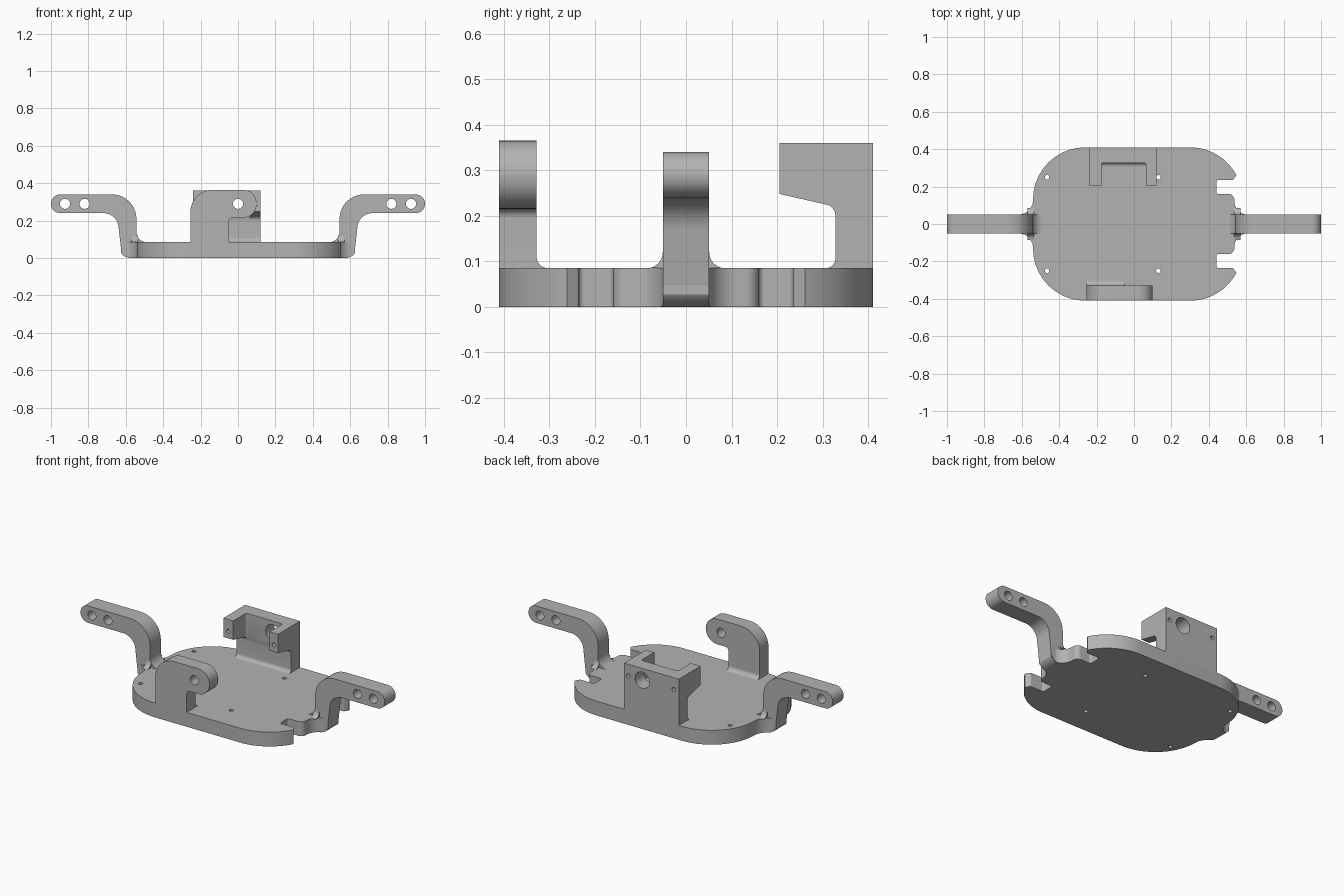
import bpy, bmesh, math
from mathutils import Vector

cube = bpy.data.objects.get("Cube")
if cube:
    bpy.data.objects.remove(cube, do_unlink=True)

grey = bpy.data.materials.new("plain grey")
grey.use_nodes = True
GREY = (0.45, 0.45, 0.45, 1)
grey.diffuse_color = GREY
grey.node_tree.nodes["Principled BSDF"].inputs["Base Color"].default_value = GREY

T = 0.085   # plate thickness
D = 0.41    # half depth


def rounded(corners, steps=10):
    """Outline from (u, v, radius) corners, each filleted by its radius."""
    out = []
    n = len(corners)
    for i, (x, y, r) in enumerate(corners):
        p = Vector((x, y))
        if r == 0:
            out.append(p)
            continue
        u = (Vector(corners[i - 1][:2]) - p).normalized()
        v = (Vector(corners[(i + 1) % n][:2]) - p).normalized()
        half = u.angle(v) / 2
        start, end = (p + w * r / math.tan(half) for w in (u, v))
        c = p + (u + v).normalized() * r / math.sin(half)
        a0 = math.atan2(*(start - c).yx)
        turn = math.atan2(*(end - c).yx) - a0
        turn = (turn + math.pi) % math.tau - math.pi
        for k in range(steps + 1):
            a = a0 + turn * k / steps
            out.append(c + r * Vector((math.cos(a), math.sin(a))))
    return [p for i, p in enumerate(out) if (p - out[i - 1]).length > 1e-4]


def circle(x, y, r, n=28):
    return [Vector((x + r * math.cos(math.tau * k / n), y + r * math.sin(math.tau * k / n)))
            for k in range(n)]


def prism(name, outline, plane, lo, hi):
    """Extrude an outline in plane XY, XZ or YZ along the remaining axis."""
    place = {"XY": lambda p, t: (p.x, p.y, t),
             "XZ": lambda p, t: (p.x, t, p.y),
             "YZ": lambda p, t: (t, p.x, p.y)}[plane]
    bm = bmesh.new()
    rings = [[bm.verts.new(place(p, t)) for p in outline] for t in (lo, hi)]
    for ring in rings:
        bm.faces.new(ring)
    for i in range(len(outline)):
        bm.faces.new((rings[0][i - 1], rings[0][i], rings[1][i], rings[1][i - 1]))
    bmesh.ops.recalc_face_normals(bm, faces=bm.faces)
    mesh = bpy.data.meshes.new(name)
    bm.to_mesh(mesh)
    bm.free()
    mesh.materials.append(grey)
    obj = bpy.data.objects.new(name, mesh)
    bpy.context.collection.objects.link(obj)
    return obj


def select(obj):
    bpy.ops.object.select_all(action="DESELECT")
    obj.select_set(True)
    bpy.context.view_layer.objects.active = obj


def combine(obj, tools, operation="DIFFERENCE"):
    select(obj)
    for tool in tools:
        mod = obj.modifiers.new("cut", "BOOLEAN")
        mod.operation, mod.solver, mod.object = operation, "EXACT", tool
        bpy.ops.object.modifier_apply(modifier=mod.name)
        bpy.data.objects.remove(tool, do_unlink=True)


def hole_y(x, z, r):
    return prism("hole", circle(x, z, r), "XZ", -1, 1)


def cove(y, side, r):
    """Concave fillet section between a wall at y and the plate top."""
    return rounded([(y, T + r, 0), (y, T, r), (y + side * r, T, 0), (y, T, 0)])


parts = []

# Base plate: hooked right edge, round corners, flares toward the arms
tip = [(0.30 + 0.28 * math.cos(math.radians(a)), 0.13 + 0.28 * math.sin(math.radians(a)), 0)
       for a in range(28, 91, 4)]
upper = [(0.625, 0.05, 0), (0.54, 0.05, 0.07), (0.535, 0.16, 0.03), (0.44, 0.16, 0.012),
         (0.44, 0.235, 0.012), (0.53, 0.235, 0.01)] + tip + [
         (0.30, D, 0), (-0.54, D, 0.279), (-0.54, 0.05, 0.079), (-0.625, 0.05, 0)]
lower = [(x, -y, r) for x, y, r in reversed(upper)]
plate = prism("base_plate", rounded(upper + lower), "XY", -0.01, T)
envelope = rounded([(-0.635, 0, 0.06), (0.635, 0, 0.06), (0.635, 0.2, 0), (-0.635, 0.2, 0)])
combine(plate, [prism("envelope", envelope, "XZ", -1, 1)], "INTERSECT")
combine(plate, [prism("hole", circle(x, y, 0.012, 16), "XY", -1, 1)
                for x in (-0.465, 0.13) for y in (-0.25, 0.25)])
parts.append(plate)

# Side arms: cranked bars with two holes and coves at the root
for side, name in ((1, "left"), (-1, "right")):
    profile = [(0.45, 0, 0), (0.62, 0, 0.06), (0.647, 0.24, 0.08), (1, 0.24, 0.0499),
               (1, 0.34, 0.0499), (0.543, 0.34, 0.13), (0.543, T, 0.055), (0.45, T, 0)]
    arm = prism(name + "_arm", rounded([(side * x, z, r) for x, z, r in profile]),
                "XZ", -0.051, 0.051)
    combine(arm, [hole_y(side * x, 0.29, 0.027) for x in (0.82, 0.925)])
    parts.append(arm)
    for s in (-1, 1):
        parts.append(prism(name + "_arm_cove", cove(s * 0.051, s, 0.035), "YZ",
                           side * 0.535, side * 0.57))

# Front bracket: hooked lug
lug = rounded([(-0.255, T, 0), (-0.255, 0.365, 0.12), (0.10, 0.365, 0.0749),
               (0.10, 0.215, 0.0749), (-0.05, 0.215, 0.02), (-0.05, T, 0)])
front = prism("front_bracket", lug, "XZ", -D, -0.328)
combine(front, [hole_y(0, 0.29, 0.027)])
parts.append(front)
parts.append(prism("front_bracket_cove", cove(-0.328, 1, 0.025), "YZ", -0.255, -0.05))

# Back bracket: wall with two forward cheeks around a pocket
side_profile = rounded([(D, T, 0), (D, 0.36, 0), (0.205, 0.36, 0), (0.205, 0.248, 0),
                        (0.328, 0.22, 0.025), (0.328, T, 0.022), (0.30, T, 0)])
back = prism("back_bracket", side_profile, "YZ", -0.24, 0.12)
pocket = rounded([(-0.175, 0.1, 0), (0.065, 0.1, 0), (0.065, 0.327, 0.012),
                  (-0.175, 0.327, 0.012)])
combine(back, [prism("pocket", pocket, "XY", 0.13, 1), hole_y(0, 0.29, 0.048),
               hole_y(-0.207, 0.29, 0.012), hole_y(0.093, 0.29, 0.012)])
parts.append(back)

for part in parts:
    select(part)
    bpy.ops.object.shade_smooth_by_angle(angle=math.radians(30))
